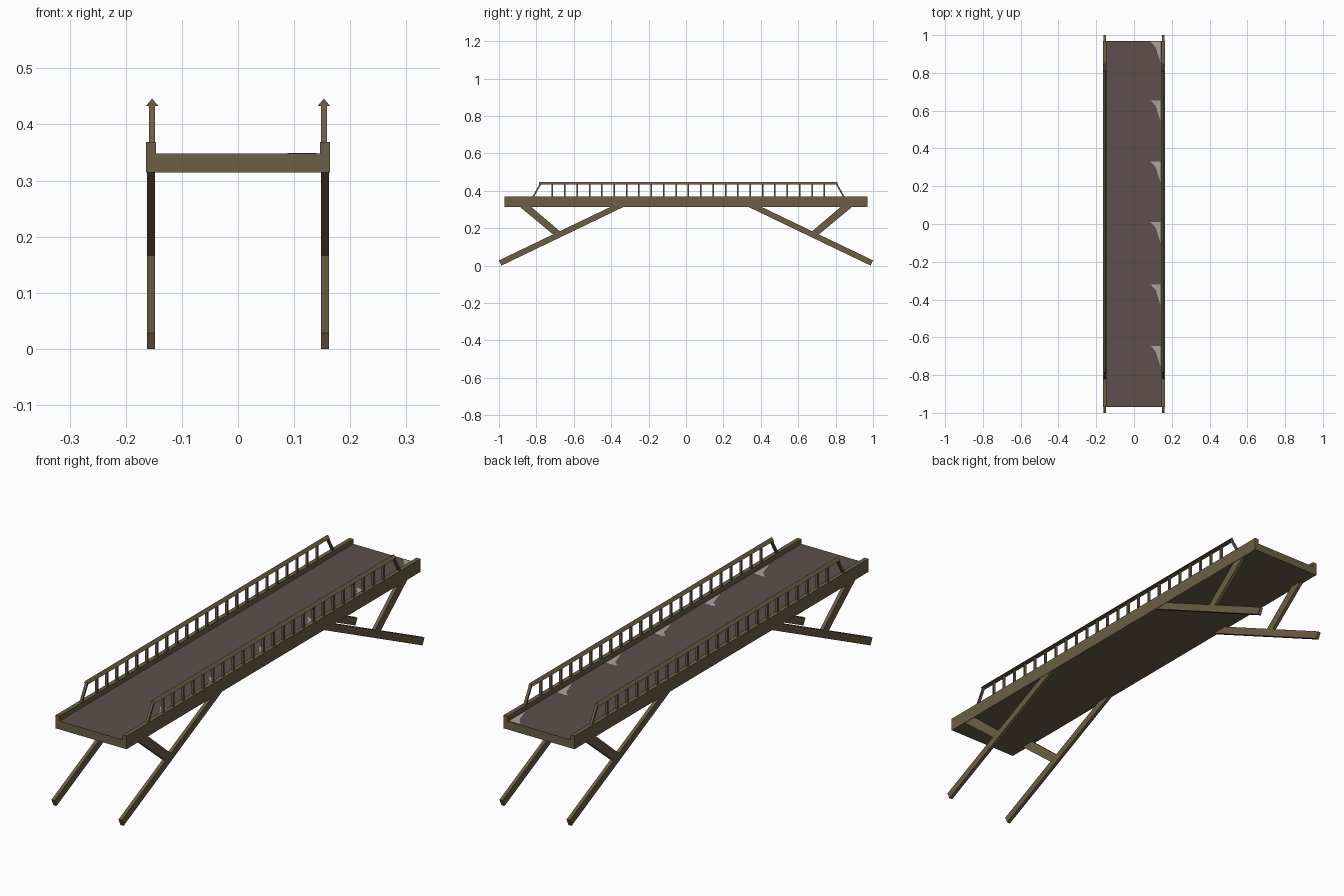
import bpy, bmesh
from mathutils import Vector

if "Cube" in bpy.data.objects:
    bpy.data.objects.remove(bpy.data.objects["Cube"])


def material(name, rgb):
    lin = [((c / 255 + 0.055) / 1.055) ** 2.4 for c in rgb]
    m = bpy.data.materials.new(name)
    m.diffuse_color = (*lin, 1)
    m.use_nodes = True
    m.node_tree.nodes["Principled BSDF"].inputs["Base Color"].default_value = m.diffuse_color
    return m


wood = material("brown wood", (107, 94, 69))
planks = material("dark plank surface", (94, 79, 76))
worn = material("pale worn surface", (172, 162, 156))


def add(name, bm, mat):
    bmesh.ops.recalc_face_normals(bm, faces=bm.faces)
    me = bpy.data.meshes.new(name)
    bm.to_mesh(me)
    bm.free()
    me.materials.append(mat)
    ob = bpy.data.objects.new(name, me)
    bpy.context.collection.objects.link(ob)
    return ob


def prism(bm, pts, offset):
    """Extrude a closed polygon along an offset vector."""
    f = bm.faces.new([bm.verts.new(p) for p in pts])
    r = bmesh.ops.extrude_face_region(bm, geom=[f])
    vs = [v for v in r["geom"] if isinstance(v, bmesh.types.BMVert)]
    bmesh.ops.translate(bm, vec=Vector(offset), verts=vs)


def side_prism(bm, yz, x, w):
    """Polygon in the side view, extruded across x."""
    prism(bm, [(x - w / 2, y, z) for y, z in yz], (w, 0, 0))


L = 0.97

# deck with raised kerbs: one U-shaped profile
bm = bmesh.new()
prof = [(-.164, .314), (.164, .314), (.164, .369), (.146, .369),
        (.146, .347), (-.146, .347), (-.146, .369), (-.164, .369)]
prism(bm, [(x, -L, z) for x, z in prof], (0, 2 * L, 0))
add("deck_frame", bm, wood)

# walking surface
bm = bmesh.new()
prism(bm, [(-.146, -L, .3465), (.146, -L, .3465), (.146, L, .3465), (-.146, L, .3465)], (0, 0, .002))
add("walking_surface", bm, planks)

# worn patches along one edge
bm = bmesh.new()
for y in (.965, .655, .33, .01, -.32, -.645):
    prism(bm, [(.14, y - .11, .348), (.14, y, .348), (.088, y, .348),
               (.115, y - .03, .348)], (0, 0, .001))
add("worn_patches", bm, worn)

for side, s in (("left", -1), ("right", 1)):
    # railing: peaked handrail, balusters and slanted end posts
    x = s * .153
    bm = bmesh.new()
    prism(bm, [(x - .011, -.785, .433), (x + .011, -.785, .433), (x, -.785, .446)], (0, 1.595, 0))
    add(side + "_handrail", bm, wood)

    bm = bmesh.new()
    for i in range(23):
        y = -.714 + i * .0661
        side_prism(bm, [(y - .004, .366), (y + .004, .366), (y + .004, .435), (y - .004, .435)], x, .01)
    add(side + "_balusters", bm, wood)

    bm = bmesh.new()
    for e in (-1, 1):
        c = .0135
        side_prism(bm, [(c + e * .836, .366), (c + e * .827, .366),
                        (c + e * .787, .437), (c + e * .796, .437)], x, .011)
    add(side + "_end_posts", bm, wood)

    # sloping legs and short braces
    x = s * .155
    for end, e in (("front", -1), ("back", 1)):
        bm = bmesh.new()
        side_prism(bm, [(e * .987, 0), (e * 1.0, .028), (e * .395, .318), (e * .325, .318)], x, .0145)
        add(f"{end}_{side}_leg", bm, wood)
        bm = bmesh.new()
        side_prism(bm, [(e * .893, .318), (e * .832, .318), (e * .665, .176), (e * .705, .162)], x, .0145)
        add(f"{end}_{side}_brace", bm, wood)
